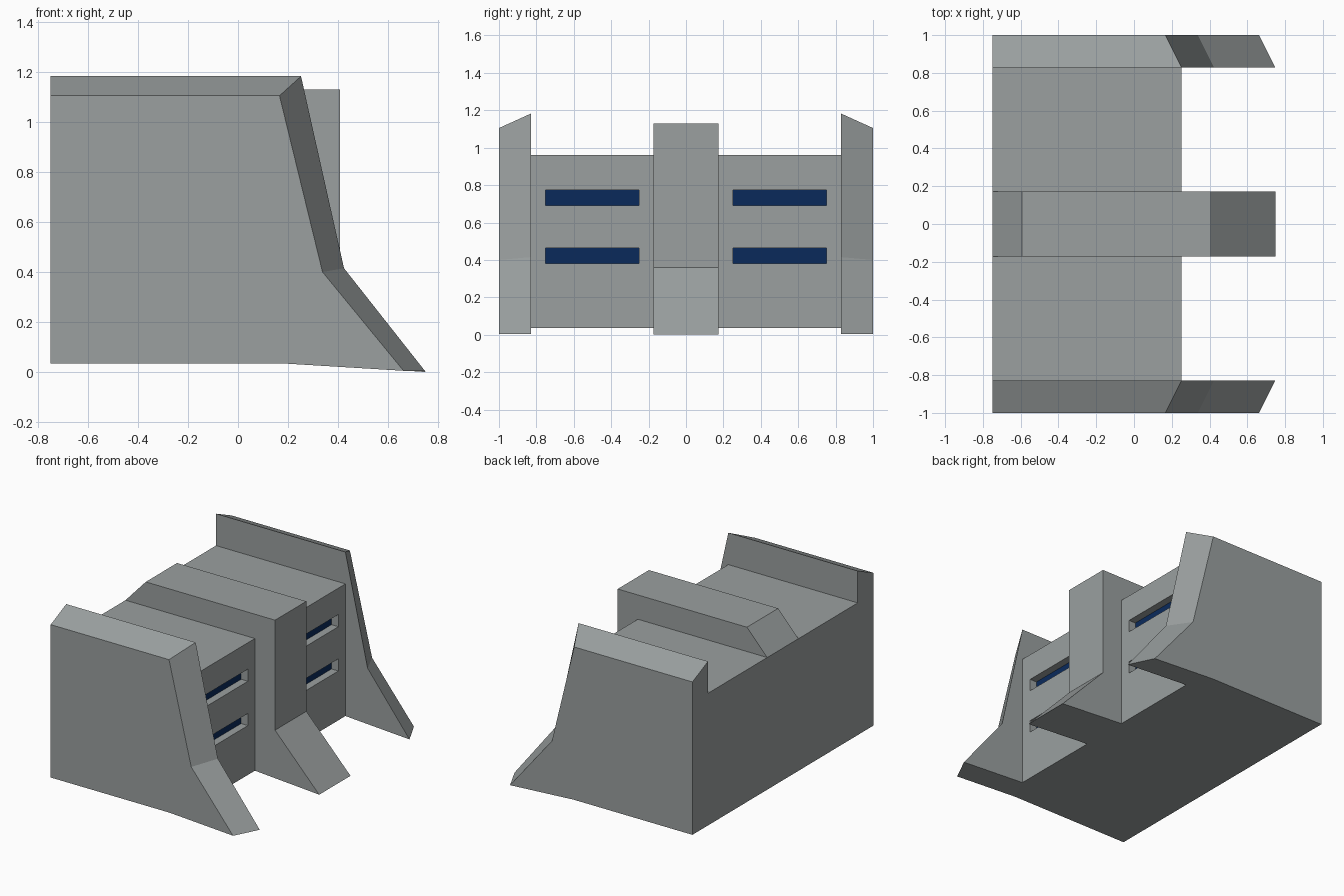
import bpy, bmesh

if "Cube" in bpy.data.objects:
    bpy.data.objects.remove(bpy.data.objects["Cube"])


def material(name, r, g, b):
    mat = bpy.data.materials.new(name)
    mat.diffuse_color = (r, g, b, 1)
    mat.use_nodes = True
    mat.node_tree.nodes["Principled BSDF"].inputs["Base Color"].default_value = mat.diffuse_color
    return mat


stone = material("dark_grey", 0.325, 0.35, 0.35)
blue = material("blue_pane", 0.003, 0.023, 0.105)


def link_mesh(name, bm, mat):
    me = bpy.data.meshes.new(name)
    bm.to_mesh(me)
    bm.free()
    me.materials.append(mat)
    ob = bpy.data.objects.new(name, me)
    bpy.context.collection.objects.link(ob)
    return ob


def loft(name, y0, prof0, y1, prof1):
    """Closed solid between two matching x-z outlines at y0 and y1."""
    bm = bmesh.new()
    a = [bm.verts.new((x, y0, z)) for x, z in prof0]
    b = [bm.verts.new((x, y1, z)) for x, z in prof1]
    bm.faces.new(a)
    bm.faces.new(b[::-1])
    n = len(a)
    for i in range(n):
        j = (i + 1) % n
        bm.faces.new((a[i], b[i], b[j], a[j]))
    bmesh.ops.recalc_face_normals(bm, faces=bm.faces)
    return link_mesh(name, bm, stone)


def box_outline(x0, x1, z0, z1):
    return [(x0, z0), (x1, z0), (x1, z1), (x0, z1)]


def combine(target, other, operation):
    mod = target.modifiers.new("combine", 'BOOLEAN')
    mod.operation = operation
    mod.solver = 'EXACT'
    mod.object = other
    bpy.context.view_layer.objects.active = target
    bpy.ops.object.modifier_apply(modifier=mod.name)
    bpy.data.objects.remove(other, do_unlink=True)


BACK, FRONT, BASE = -0.75, 0.252, 0.035

# Main block
core = box_outline(BACK, FRONT, BASE, 0.96)
barrier = loft("barrier_body", -0.828, core, 0.828, core)

# Flared end walls with bevelled outer edges
inner = [(BACK, BASE), (FRONT, BASE), (0.748, 0.004), (0.424, 0.415), (FRONT, 1.183), (BACK, 1.183)]
outer = [(BACK, BASE), (0.17, BASE), (0.662, 0.005), (0.338, 0.40), (0.166, 1.105), (BACK, 1.105)]
for s in (-1, 1):
    combine(barrier, loft("end_wall", s * 0.828, inner, s, outer), 'UNION')

# Central buttress with sloped foot
rib = [(BACK, BASE), (FRONT, BASE), (0.75, 0.0), (0.408, 0.36),
       (0.408, 1.13), (-0.593, 1.13), (BACK, 0.96)]
combine(barrier, loft("buttress", -0.173, rib, 0.173, rib), 'UNION')

# Recessed window slots with blue panes
DEPTH = 0.055
for s in (-1, 1):
    for z in (0.38, 0.69):
        slot = box_outline(FRONT - DEPTH, FRONT + 0.05, z, z + 0.085)
        combine(barrier, loft("slot_cutter", s * 0.25, slot, s * 0.75, slot), 'DIFFERENCE')
        bm = bmesh.new()
        x = FRONT - DEPTH + 0.002
        y0, y1 = sorted((0.25 * s, 0.75 * s))
        bm.faces.new([bm.verts.new((x, y, h)) for y, h in box_outline(y0, y1, z, z + 0.085)])
        link_mesh("window_pane", bm, blue)
